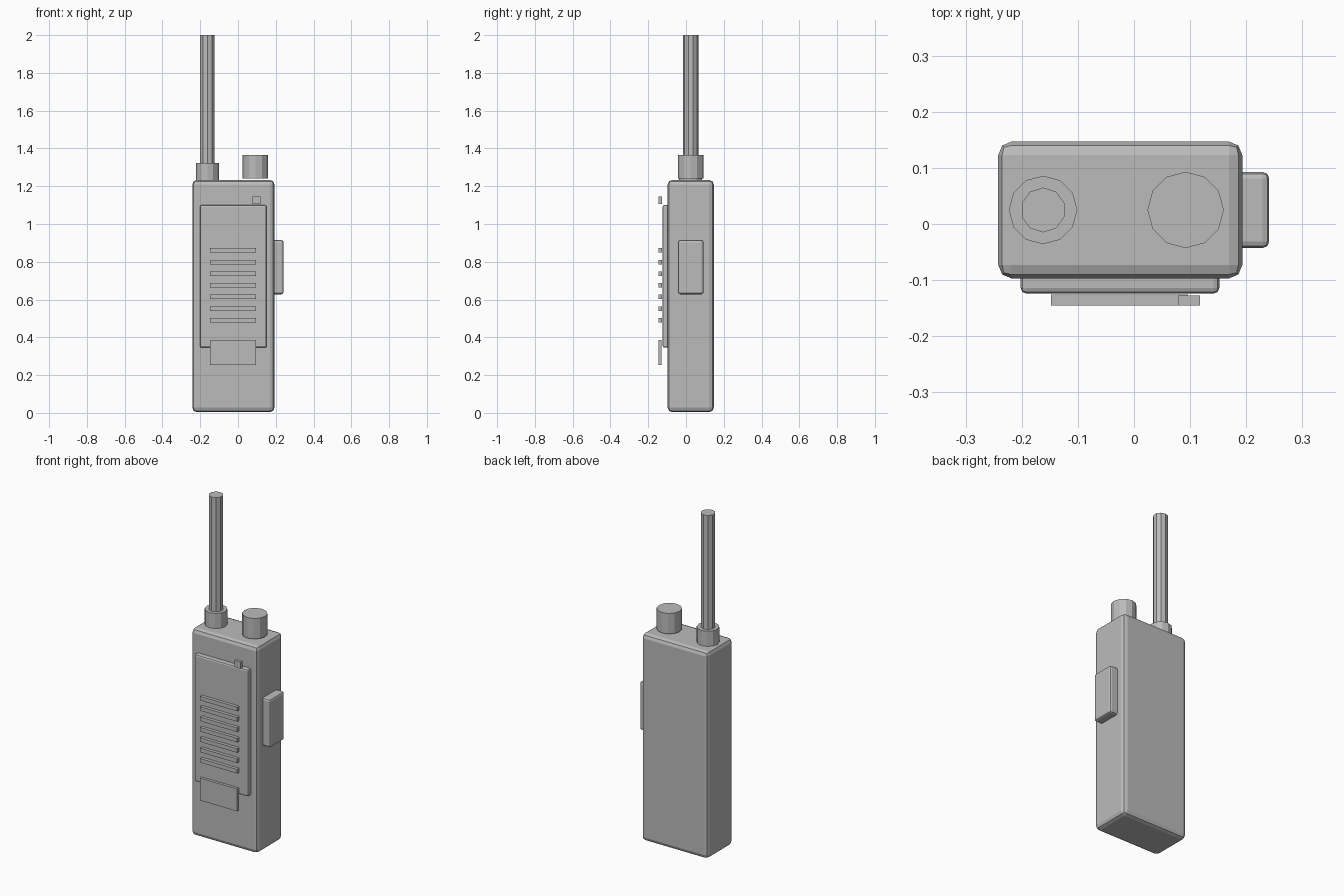
import bpy, bmesh, math
from mathutils import Matrix, Vector

if "Cube" in bpy.data.objects:
    bpy.data.objects.remove(bpy.data.objects["Cube"])

grey = bpy.data.materials.new("plain_grey")
grey.diffuse_color = (0.5, 0.5, 0.5, 1)
grey.use_nodes = True
grey.node_tree.nodes["Principled BSDF"].inputs["Base Color"].default_value = grey.diffuse_color


def finish(bm, name):
    bmesh.ops.recalc_face_normals(bm, faces=bm.faces)
    mesh = bpy.data.meshes.new(name)
    bm.to_mesh(mesh)
    bm.free()
    mesh.materials.append(grey)
    obj = bpy.data.objects.new(name, mesh)
    bpy.context.collection.objects.link(obj)
    return obj


def box(name, low, high, bevel=0.0, segments=2):
    low, high = Vector(low), Vector(high)
    bm = bmesh.new()
    matrix = Matrix.Translation((low + high) / 2) @ Matrix.Diagonal((*(high - low), 1))
    bmesh.ops.create_cube(bm, size=1, matrix=matrix)
    if bevel:
        bmesh.ops.bevel(bm, geom=bm.edges[:], offset=bevel, segments=segments,
                        profile=0.5, affect='EDGES')
    return finish(bm, name)


def cylinder(name, x, y, radius, z0, z1, sides):
    bm = bmesh.new()
    # One corner points to the back
    matrix = (Matrix.Translation((x, y, (z0 + z1) / 2))
              @ Matrix.Rotation(math.pi / 2, 4, 'Z'))
    ring = [bm.verts.new(matrix @ Vector((radius * math.cos(i * math.tau / sides),
                                          radius * math.sin(i * math.tau / sides),
                                          (z0 - z1) / 2))) for i in range(sides)]
    base = bm.faces.new(ring)
    top = bmesh.ops.extrude_face_region(bm, geom=[base], use_keep_orig=True)
    moved = [g for g in top["geom"] if isinstance(g, bmesh.types.BMVert)]
    bmesh.ops.translate(bm, verts=moved, vec=(0, 0, z1 - z0))
    return finish(bm, name)


# Case, front panel and side button
box("body", (-0.242, -0.097, 0.004), (0.193, 0.147, 1.233), 0.024)
box("front_panel", (-0.202, -0.124, 0.345), (0.152, -0.08, 1.10), 0.01)
box("side_button", (0.18, -0.043, 0.628), (0.241, 0.093, 0.915), 0.012)

# Speaker bars
for i in range(7):
    z = 0.491 + i * 0.0615
    box(f"speaker_bar_{i + 1}", (-0.148, -0.145, z - 0.012), (0.096, -0.126, z + 0.012))

# Lower plate and indicator lamp
box("lower_plate", (-0.148, -0.145, 0.254), (0.096, -0.129, 0.387))
box("indicator_lamp", (0.078, -0.145, 1.106), (0.118, -0.127, 1.146))

# Antenna and knob on the top
cylinder("antenna_base", -0.162, 0.025, 0.061, 1.225, 1.323, 12)
cylinder("antenna", -0.162, 0.025, 0.04, 1.30, 2.0, 10)
cylinder("volume_knob", 0.092, 0.025, 0.068, 1.242, 1.364, 12)
